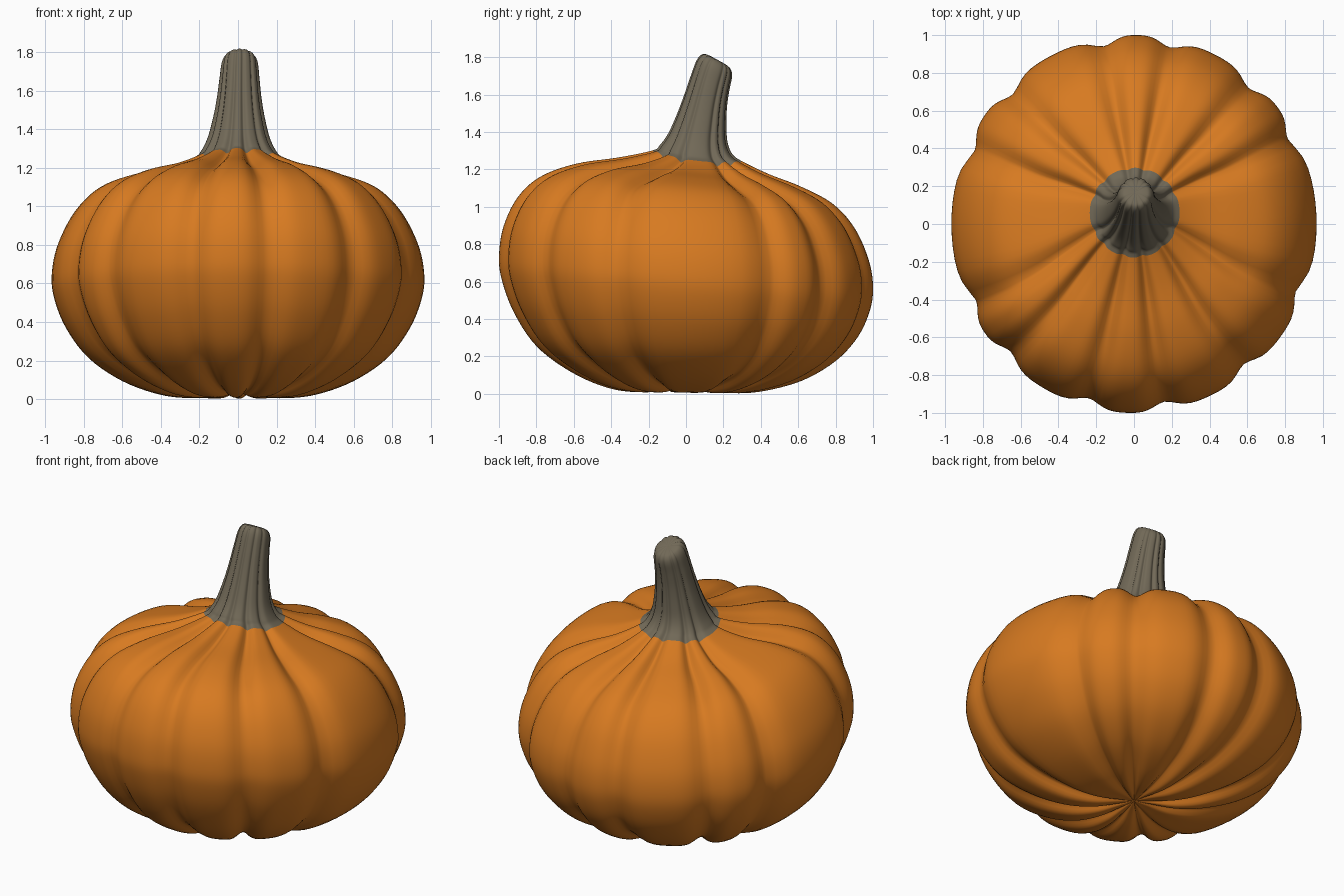
import bpy
import bmesh
import math
from mathutils import Vector

cube = bpy.data.objects.get("Cube")
if cube:
    bpy.data.objects.remove(cube, do_unlink=True)

# Angles of the creases between the uneven ribs, in degrees
CREASES = [28, 49, 78, 100, 134, 156, 205, 225, 255, 280, 309, 338]
SEGMENTS_PER_RIB = 14
STEPS_PER_ROW = 5

# Ring rows: radius, height, centre y, tilt towards the back, crease depth, x scale
BODY = [
    (0, .04, 0, 0, 0, 1),
    (.1, .025, 0, 0, .01, .97),
    (.25, .006, 0, .01, .035, .97),
    (.42, .024, 0, .02, .048, .97),
    (.62, .095, 0, .04, .048, .97),
    (.8, .215, 0, .05, .046, .97),
    (.92, .37, 0, .07, .045, .97),
    (.985, .53, 0, .08, .045, .97),
    (1, .66, 0, .08, .045, .965),
    (.975, .81, 0, .09, .045, .955),
    (.9, .97, 0, .09, .047, .94),
    (.78, 1.09, 0, .09, .05, .93),
    (.6, 1.17, .01, .1, .052, .93),
    (.4, 1.22, .04, .11, .045, .95),
]
STEM = [
    (.238, 1.273, .06, .12, .026, 1),
    (.195, 1.305, .055, .13, .02, 1),
    (.16, 1.365, .063, .15, .015, 1),
    (.134, 1.46, .082, .2, .013, 1),
    (.116, 1.56, .103, .25, .011, 1),
    (.104, 1.66, .128, .35, .009, 1),
    (.094, 1.74, .152, .48, .007, 1),
    (.075, 1.775, .165, .55, .005, 1),
    (.045, 1.784, .17, .55, .002, 1),
    (0, 1.784, .17, .55, 0, 1),
]


def make_material(name, color):
    mat = bpy.data.materials.new(name)
    mat.use_nodes = True
    mat.diffuse_color = (*color, 1)
    shader = next(n for n in mat.node_tree.nodes if n.type == 'BSDF_PRINCIPLED')
    shader.inputs["Base Color"].default_value = (*color, 1)
    shader.inputs["Roughness"].default_value = .7
    return mat


def smooth_rows(rows):
    """Run a smooth spline through the ring rows."""
    pts = [Vector(r) for r in rows]
    out = []
    for i in range(len(pts) - 1):
        a, b = pts[max(i - 1, 0)], pts[i]
        c, d = pts[i + 1], pts[min(i + 2, len(pts) - 1)]
        for s in range(STEPS_PER_ROW):
            t = s / STEPS_PER_ROW
            out.append(b + (c - a) * (t / 2)
                       + (a * 2 - b * 5 + c * 4 - d) * (t * t / 2)
                       + (b * 3 - a - c * 3 + d) * (t ** 3 / 2))
    return out + [pts[-1]]


def rib_angles():
    """Return (angle, crease weight) pairs round one ring."""
    pairs = []
    for i, start in enumerate(CREASES):
        width = (CREASES[(i + 1) % len(CREASES)] - start) % 360
        for s in range(SEGMENTS_PER_RIB):
            u = s / SEGMENTS_PER_RIB
            # Rounded valley, so the ribs flow softly into each other
            side = abs(2 * u - 1) ** (width / 14)
            weight = .5 - .5 * math.cos(math.pi * side)
            pairs.append((math.radians(start + u * width), weight))
    return pairs


def make_rings(rows):
    rings = []
    for i, row in enumerate(rows):
        r, z, cy, tilt, depth, sx = row
        before, after = rows[max(i - 1, 0)], rows[min(i + 1, len(rows) - 1)]
        normal = Vector((after[1] - before[1], before[0] - after[0])).normalized()
        # The crown sags a little towards both sides
        sag = .03 * math.exp(-((z - 1.24) / .1) ** 2)
        ring = []
        for angle, weight in rib_angles():
            rr = r - normal.x * depth * weight
            y = rr * math.sin(angle)
            ring.append((rr * math.cos(angle) * sx + .06 * cy, y + cy,
                         z - normal.y * depth * weight - tilt * y
                         - sag * math.cos(angle) ** 2))
        rings.append(ring)
    return rings


def loft(name, rings, mat):
    bm = bmesh.new()
    loops = [[bm.verts.new(p) for p in ring] for ring in rings]
    for low, high in zip(loops, loops[1:]):
        for j in range(len(low)):
            k = (j + 1) % len(low)
            bm.faces.new((low[j], low[k], high[k], high[j]))
    # Close the poles
    bmesh.ops.remove_doubles(bm, verts=bm.verts, dist=.00005)
    for face in bm.faces:
        face.smooth = True
    mesh = bpy.data.meshes.new(name)
    bm.to_mesh(mesh)
    bm.free()
    mesh.materials.append(mat)
    obj = bpy.data.objects.new(name, mesh)
    bpy.context.collection.objects.link(obj)


# Ribbed body and stem share the ring where they meet
all_rings = make_rings(smooth_rows(BODY + STEM))
split = len(BODY) * STEPS_PER_ROW
loft("pumpkin_body", all_rings[:split + 1], make_material("orange_skin", (.68, .195, .015)))
loft("pumpkin_stem", all_rings[split:], make_material("grey_brown_stem", (.165, .14, .095)))
